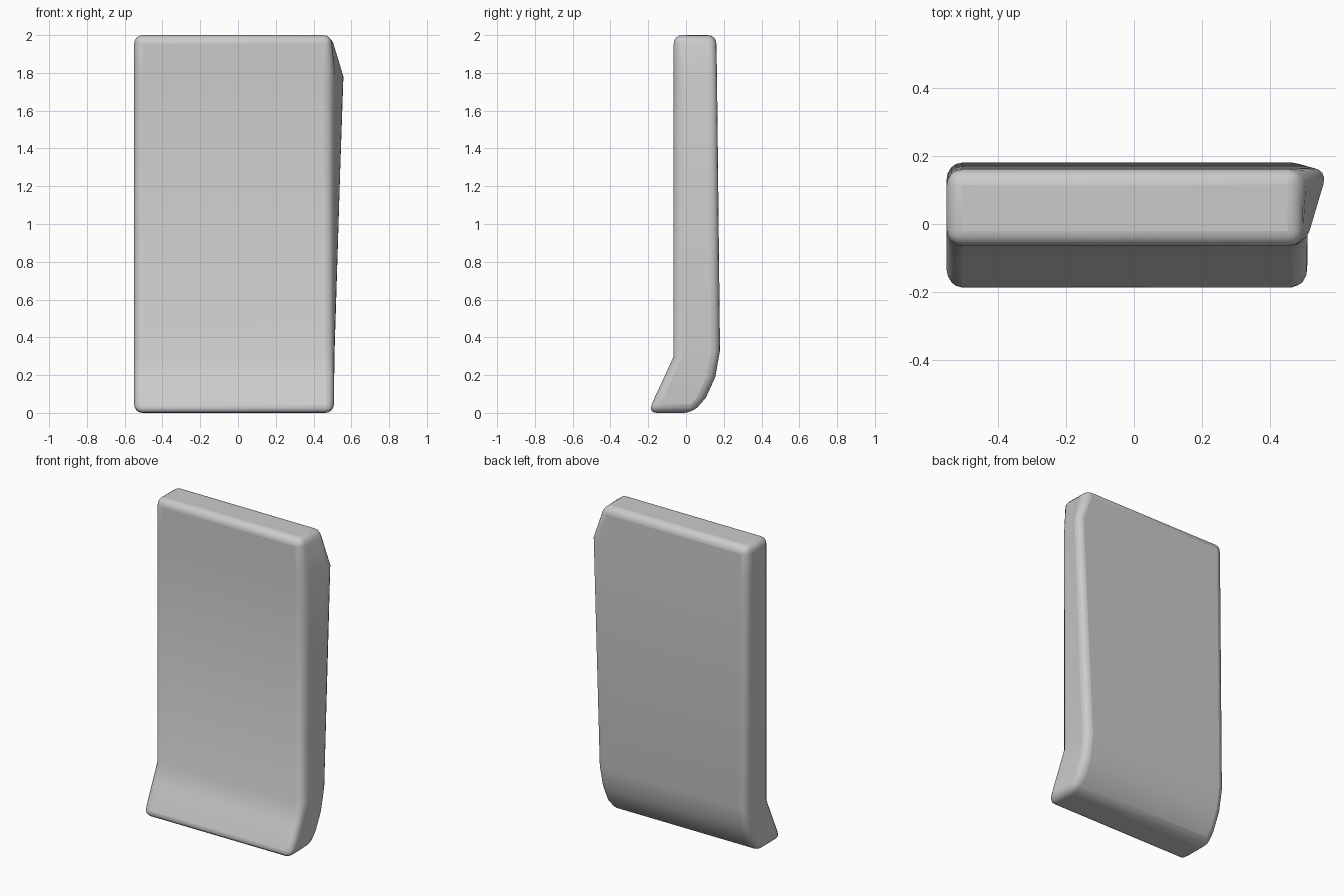
import bpy, bmesh, math

if "Cube" in bpy.data.objects:
    bpy.data.objects.remove(bpy.data.objects["Cube"])

# Each level of the slab: front y, front z, back y, back z, right x at front, right x at back
LEFT = -0.55
levels = [
    (-0.200, 0.00, 0.035, 0.00, 0.510, 0.500),
    (-0.162, 0.09, 0.105, 0.08, 0.510, 0.503),
    (-0.115, 0.19, 0.155, 0.19, 0.510, 0.506),
    (-0.065, 0.30, 0.180, 0.33, 0.508, 0.512),
    (-0.065, 1.78, 0.164, 1.78, 0.502, 0.570),
    (-0.065, 2.00, 0.160, 2.00, 0.500, 0.485),
]

# Slab with kicked-out foot and flared right side
bm = bmesh.new()
rings = []
for fy, fz, by, bz, fx, bx in levels:
    corners = [(LEFT, fy, fz), (fx, fy, fz), (bx, by, bz), (LEFT, by, bz)]
    rings.append([bm.verts.new(c) for c in corners])
for a, b in zip(rings, rings[1:]):
    for i in range(4):
        j = (i + 1) % 4
        bm.faces.new((a[i], a[j], b[j], b[i]))
bm.faces.new(rings[0][::-1])
bm.faces.new(rings[-1])
bmesh.ops.recalc_face_normals(bm, faces=bm.faces)

mesh = bpy.data.meshes.new("slab")
bm.to_mesh(mesh)
bm.free()
slab = bpy.data.objects.new("slab", mesh)
bpy.context.collection.objects.link(slab)

# Rounded outer edges; the front crease above the foot stays sharp
bevel = slab.modifiers.new("rounded_edges", 'BEVEL')
bevel.width = 0.045
bevel.segments = 4
bevel.limit_method = 'ANGLE'
bevel.angle_limit = math.radians(35)

bpy.context.view_layer.objects.active = slab
slab.select_set(True)
bpy.ops.object.shade_smooth_by_angle(angle=math.radians(25))
